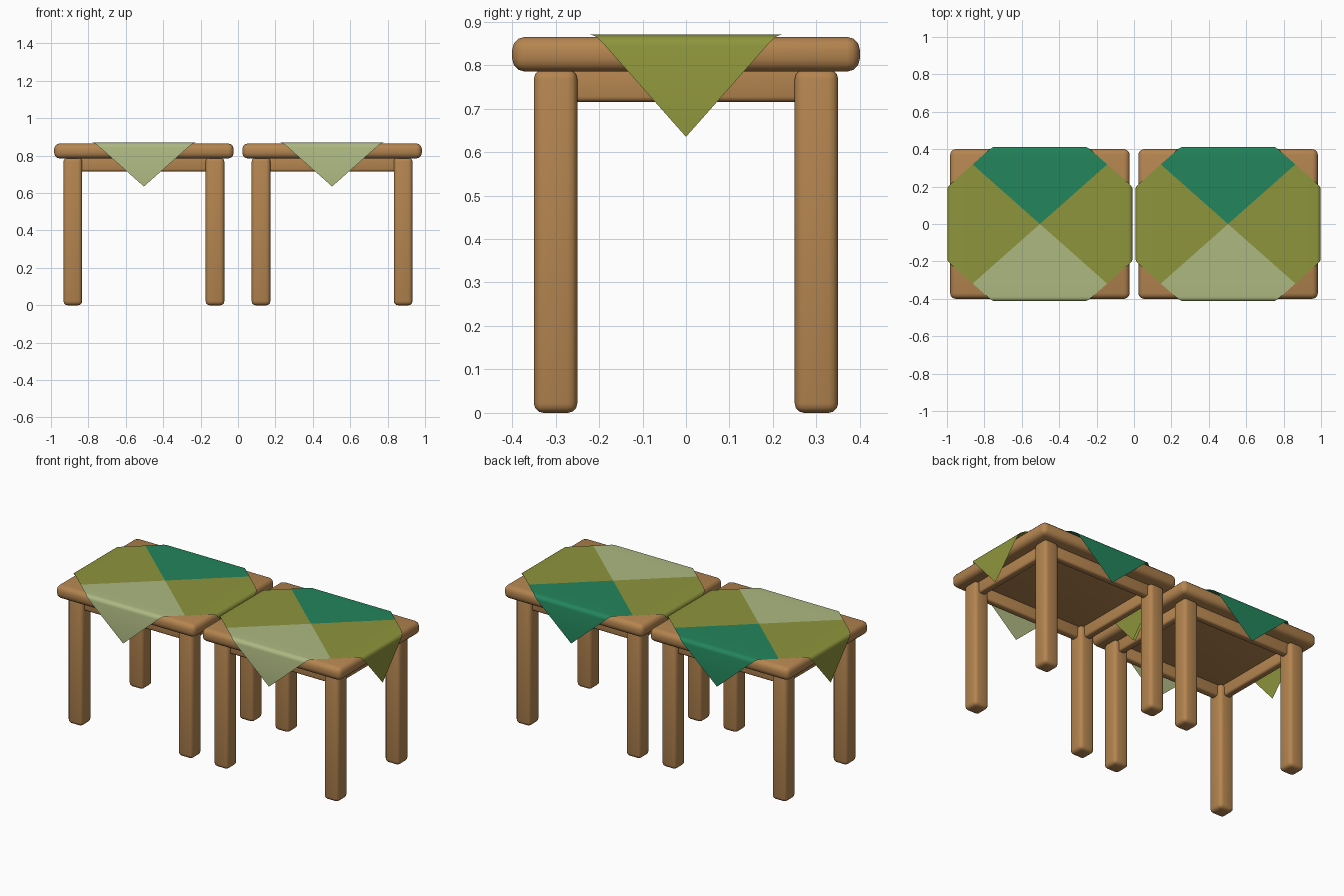
import bpy, bmesh, math

if "Cube" in bpy.data.objects:
    bpy.data.objects.remove(bpy.data.objects["Cube"])

def material(name, rgb):
    m = bpy.data.materials.new(name)
    m.diffuse_color = (*rgb, 1)
    m.use_nodes = True
    m.node_tree.nodes["Principled BSDF"].inputs["Base Color"].default_value = m.diffuse_color
    return m

WOOD = material("warm wood", (0.46, 0.235, 0.08))
OLIVE = material("olive cloth", (0.27, 0.30, 0.045))
GREEN = material("deep green cloth", (0.017, 0.235, 0.108))
PALE = material("pale green cloth", (0.42, 0.48, 0.22))

def finish(name, bm, mats, loc, angle):
    me = bpy.data.meshes.new(name)
    bm.normal_update()
    bm.to_mesh(me)
    bm.free()
    ob = bpy.data.objects.new(name, me)
    bpy.context.collection.objects.link(ob)
    ob.location = loc
    for m in mats:
        me.materials.append(m)
    bpy.ops.object.select_all(action='DESELECT')
    bpy.context.view_layer.objects.active = ob
    ob.select_set(True)
    bpy.ops.object.shade_smooth_by_angle(angle=math.radians(angle))
    return ob

def block(name, size, loc, bevel):
    """Rounded wooden block."""
    bm = bmesh.new()
    bmesh.ops.create_cube(bm, size=1)
    bmesh.ops.scale(bm, vec=size, verts=bm.verts)
    bmesh.ops.bevel(bm, geom=bm.edges[:], offset=bevel, segments=3,
                    profile=0.5, affect='EDGES')
    return finish(name, bm, [WOOD], loc, 50)

EDGE_X, EDGE_Y = 0.495, 0.413   # where the cloth hangs down
TOP, TIP, R = 0.87, 0.635, 0.025  # cloth height, flap tip, bend radius

def drape(edge):
    """Rows (arc length, outward distance, height) from centre to flap tip."""
    flat = edge - R
    rows = [(flat, flat, TOP)]
    for i in range(1, 5):
        a = math.pi / 2 * i / 4
        rows.append((flat + R * a, flat + R * math.sin(a), TOP - R + R * math.cos(a)))
    end = flat + R * math.pi / 2 + (TOP - R - TIP)
    return rows + [(end, edge, TIP)], end

def tablecloth(name, x):
    bm = bmesh.new()
    ends = {'x': drape(EDGE_X)[1], 'y': drape(EDGE_Y)[1]}
    # four kite-shaped panels: right, back, left, front
    for k, mat in enumerate((0, 1, 0, 2)):
        axis, other = ('x', 'y') if k % 2 == 0 else ('y', 'x')
        rows, end = drape(EDGE_X if axis == 'x' else EDGE_Y)
        half = end / 2
        rows = [(0, 0, TOP), (half, half, TOP)] + rows
        sign = 1 if k < 2 else -1
        prev = None
        for s, d, z in rows:
            w = ends[other] / 2 * min(s, end - s) / half
            ts = (-w, w) if w > 1e-5 else (0,)
            row = [bm.verts.new((sign * d, t, z) if axis == 'x' else (t, sign * d, z))
                   for t in ts]
            if prev:
                f = bm.faces.new(prev + row[::-1])
                f.material_index = mat
                f.normal_update()
                outward = f.normal.z + sign * (f.normal.x if axis == 'x' else f.normal.y)
                if outward < 0:
                    f.normal_flip()
            prev = row
    bmesh.ops.remove_doubles(bm, verts=bm.verts[:], dist=1e-4)
    return finish(name, bm, [OLIVE, GREEN, PALE], (x, 0, 0), 60)

for side, cx in (("left", -0.503), ("right", 0.503)):
    block(side + "_tabletop", (0.96, 0.8, 0.08), (cx, 0, 0.825), 0.03)
    # legs
    for sx in (-1, 1):
        for sy in (-1, 1):
            pos = ("front" if sy < 0 else "back") + ("_left" if sx < 0 else "_right")
            block(f"{side}_table_{pos}_leg", (0.1, 0.1, 0.79),
                  (cx + 0.38 * sx, 0.3 * sy, 0.395), 0.022)
    # rails between the legs
    for s, n in ((-1, "a"), (1, "b")):
        block(f"{side}_table_long_rail_{n}", (0.70, 0.045, 0.085),
              (cx, 0.3 * s, 0.758), 0.012)
        block(f"{side}_table_short_rail_{n}", (0.045, 0.54, 0.085),
              (cx + 0.38 * s, 0, 0.758), 0.012)
    tablecloth(side + "_tablecloth", cx)
